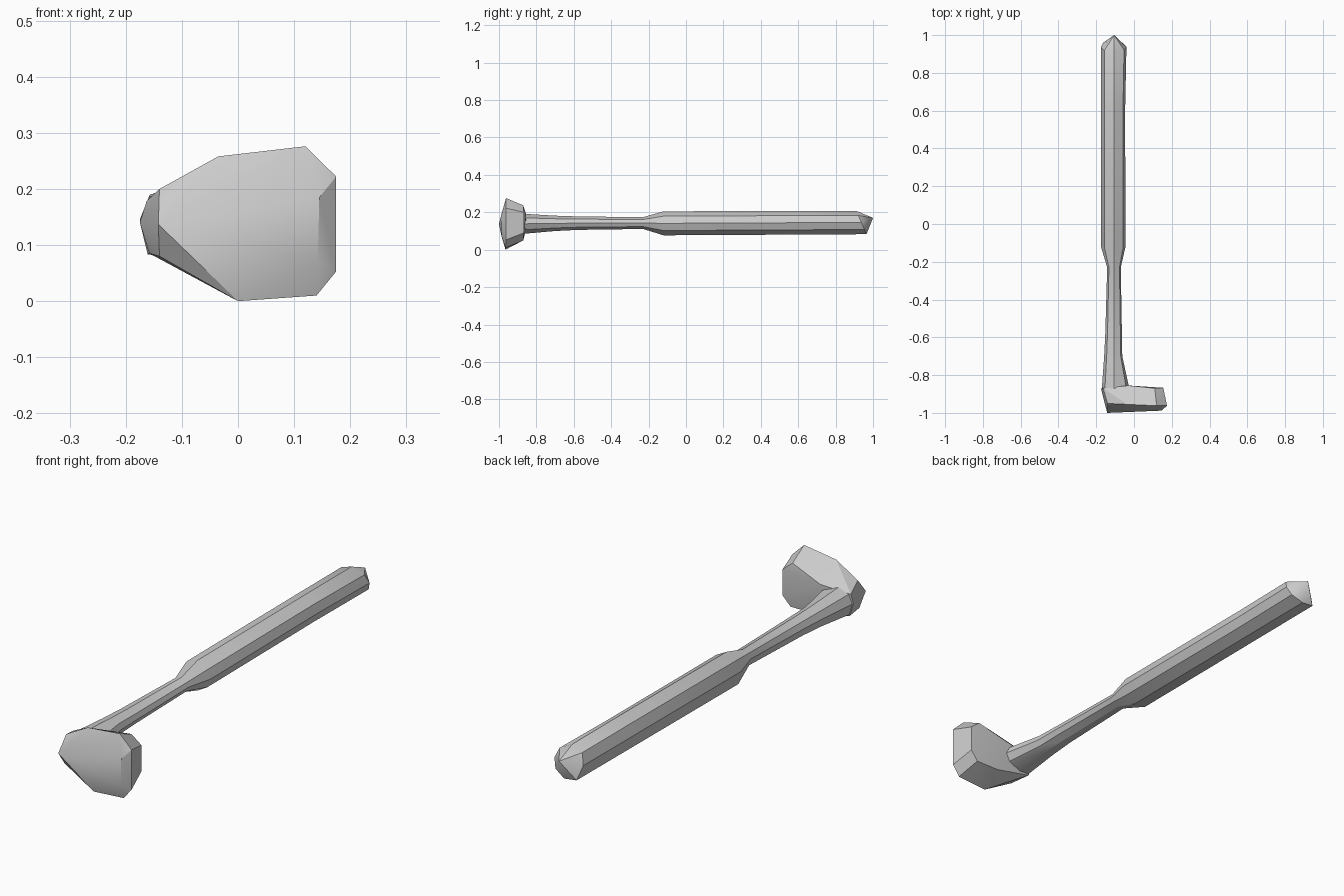
import bpy, bmesh
from mathutils import Vector

cube = bpy.data.objects.get("Cube")
if cube:
    bpy.data.objects.remove(cube, do_unlink=True)

grey = bpy.data.materials.new("light_grey")
grey.use_nodes = True
grey.diffuse_color = (0.6, 0.6, 0.6, 1)
grey.node_tree.nodes["Principled BSDF"].inputs["Base Color"].default_value = (0.6, 0.6, 0.6, 1)


def finish(bm, name, angle):
    """Turn a bmesh into a shaded, coloured object."""
    bmesh.ops.recalc_face_normals(bm, faces=bm.faces)
    mesh = bpy.data.meshes.new(name)
    bm.to_mesh(mesh)
    bm.free()
    mesh.materials.append(grey)
    obj = bpy.data.objects.new(name, mesh)
    bpy.context.collection.objects.link(obj)
    bpy.ops.object.select_all(action="DESELECT")
    obj.select_set(True)
    bpy.context.view_layer.objects.active = obj
    bpy.ops.object.shade_smooth_by_angle(angle=angle)
    return obj


# Shaft and grip: one eight-sided section lofted along y
RIDGE = -0.105
SECTION = [(-1, 0), (-0.75, 0.7), (0, 1), (0.8, 0.6),
           (1, 0), (0.75, -0.6), (0, -1), (-0.8, -0.9)]
# y, left x, right x, bottom z, top z, slant of the ring along y
RINGS = [
    (-0.87, -0.170, -0.025, 0.085, 0.192, 0),
    (-0.70, -0.158, -0.062, 0.100, 0.182, 0),
    (-0.58, -0.152, -0.064, 0.106, 0.178, 0),
    (-0.23, -0.142, -0.070, 0.111, 0.174, 0),
    (-0.12, -0.175, -0.045, 0.077, 0.205, 0),
    (0.60, -0.175, -0.047, 0.081, 0.208, 0),
    (0.91, -0.175, -0.040, 0.083, 0.208, 0.055),
]
bm = bmesh.new()
loops = []
for y, left, right, low, high, slant in RINGS:
    loop = []
    for u, v in SECTION:
        x = RIDGE + (u * (RIDGE - left) if u < 0 else u * (right - RIDGE))
        z = (low + high) / 2 + v * (high - low) / 2
        loop.append(bm.verts.new((x, y + slant * (1 - v) / 2, z)))
    loops.append(loop)
n = len(SECTION)
for a, b in zip(loops, loops[1:]):
    for i in range(n):
        bm.faces.new((a[i], a[(i + 1) % n], b[(i + 1) % n], b[i]))
bm.faces.new(loops[0])
# Pointed butt end
tip = bm.verts.new((RIDGE, 1.0, 0.17))
for i in range(n):
    bm.faces.new((loops[-1][i], loops[-1][(i + 1) % n], tip))
finish(bm, "shaft_and_grip", 0.52)

# Head: faceted block made from its striking face, rim, back and heel corners
STRIKING_FACE = [(-0.142, -1.0, 0.137), (0.145, -0.988, 0.185), (0.142, -0.986, 0.07)]
RIM = [(-0.14, -0.95, 0.2), (-0.035, -0.955, 0.258), (0.12, -0.962, 0.276),
       (0.175, -0.962, 0.222), (0.175, -0.962, 0.053), (0.14, -0.965, 0.01),
       (0.0, -0.965, 0.0), (-0.14, -0.96, 0.08)]
BACK = [(-0.03, -0.855, 0.19), (0.11, -0.87, 0.237), (0.155, -0.867, 0.2),
        (0.155, -0.867, 0.09), (0.12, -0.87, 0.05), (0.01, -0.87, 0.05),
        (-0.03, -0.86, 0.09)]
HEEL = [(-0.175, -0.87, 0.14), (-0.163, -0.87, 0.178), (-0.158, -0.87, 0.085)]
bm = bmesh.new()
for p in STRIKING_FACE + RIM + BACK + HEEL:
    bm.verts.new(Vector(p))
bmesh.ops.convex_hull(bm, input=bm.verts[:])
loose = [v for v in bm.verts if not v.link_faces]
bmesh.ops.delete(bm, geom=loose, context="VERTS")
bmesh.ops.dissolve_limit(bm, angle_limit=0.05, verts=bm.verts[:], edges=bm.edges[:])
finish(bm, "head", 0.45)
